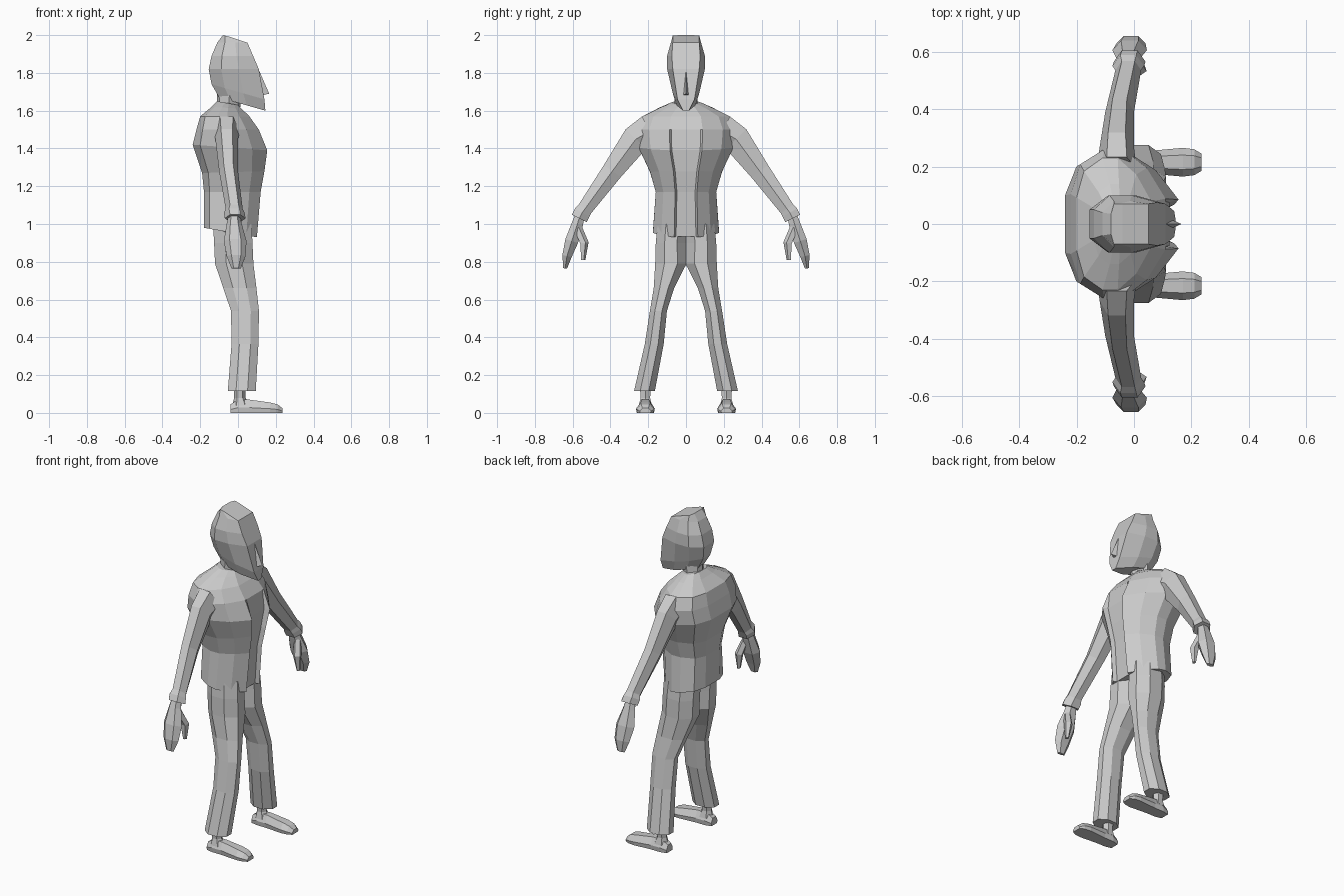
import bpy, bmesh
from math import cos, sin, tau
from mathutils import Vector

cube = bpy.data.objects.get("Cube")
if cube:
    bpy.data.objects.remove(cube, do_unlink=True)

shade = (.6, .6, .6, 1)
grey = bpy.data.materials.new("light grey")
grey.use_nodes = True
grey.diffuse_color = shade
grey.node_tree.nodes["Principled BSDF"].inputs["Base Color"].default_value = shade


def finish(name, bm, mirror=False):
    """Turn the bmesh into an object, optionally mirrored across the body."""
    bmesh.ops.recalc_face_normals(bm, faces=bm.faces)
    mesh = bpy.data.meshes.new(name)
    bm.to_mesh(mesh)
    bm.free()
    mesh.materials.append(grey)
    obj = bpy.data.objects.new(name, mesh)
    bpy.context.collection.objects.link(obj)
    if mirror:
        modifier = obj.modifiers.new("mirror", "MIRROR")
        modifier.use_axis = (False, True, False)
        modifier.use_mirror_merge = False


def loft(name, rings, mirror=False):
    """Skin a list of equal-length rings and cap both ends."""
    bm = bmesh.new()
    rows = [[bm.verts.new(point) for point in ring] for ring in rings]
    for lower, upper in zip(rows, rows[1:]):
        for i in range(len(lower)):
            bm.faces.new((lower[i - 1], lower[i], upper[i], upper[i - 1]))
    bm.faces.new(rows[0])
    bm.faces.new(rows[-1])
    finish(name, bm, mirror)


def limb(name, sections, sides=6, level=False):
    """Mirrored tube; each section is x, y, z, half depth, half width."""
    centres = [Vector(section[:3]) for section in sections]
    rings = []
    for i, (x, y, z, depth, width) in enumerate(sections):
        # Sections are level or square to the path
        before = centres[max(i - 1, 0)]
        after = centres[min(i + 1, len(centres) - 1)]
        along = after - before
        across = Vector((0, -along.z, along.y)).normalized()
        if level:
            across = Vector((0, 1, 0))
        ring = []
        for k in range(sides):
            angle = tau * (k + .5) / sides
            reach = width * cos(angle) / cos(tau / sides / 2)
            ring.append(centres[i] + across * reach + Vector((depth * sin(angle), 0, 0)))
        rings.append(ring)
    loft(name, rings, mirror=True)


def body_ring(z_front, z_back, x_back, x_front, half):
    """Symmetric ring from (depth fraction, y) points, front centre to back centre."""
    def place(u, y):
        return (x_back + u * (x_front - x_back), y, z_back + u * (z_front - z_back))

    other_side = [place(u, -y) for u, y in reversed(half[1:-1])]
    return [place(u, y) for u, y in half] + other_side


def jacket_ring(z_front, z_back, x_back, x_front, width):
    """Below the collar the front centre is set back between the lapels."""
    centre = .92 if z_front < 1.5 else 1
    lapel = .3 * width
    half = [(centre, 0), (centre, lapel), (1, lapel + .01), (.8, .75 * width),
            (.55, width), (.35, width), (.1, .8 * width), (0, .4 * width), (0, 0)]
    return body_ring(z_front, z_back, x_back, x_front, half)


def neck_ring(z_front, z_back, x_back, x_front, width):
    half = [(1, 0), (.9, width / 2), (.5, width), (.1, width / 2), (0, 0)]
    return body_ring(z_front, z_back, x_back, x_front, half)


def head_ring(z_front, z_back, x_back, x_front, width, face):
    half = [(1, 0), (1, face), (.6, width), (.25, width), (0, width / 2), (0, 0)]
    return body_ring(z_front, z_back, x_back, x_front, half)


def foot_ring(x, width, height):
    """Flat sole, bulging sides and a narrower top."""
    outline = [(-.9, 0), (.9, 0), (1, .4), (.5, 1), (-.5, 1), (-1, .4)]
    return [(x, .215 + side * width, up * height) for side, up in outline]


# Jacket from hem to collar
loft("jacket", [jacket_ring(*ring) for ring in [
    (.93, .98, -.18, .1, .175),
    (1.17, 1.17, -.18, .12, .16),
    (1.28, 1.27, -.19, .14, .19),
    (1.39, 1.42, -.24, .155, .25),
    (1.5, 1.5, -.22, .11, .26),
    (1.57, 1.57, -.2, .06, .23),
    (1.61, 1.62, -.14, .02, .14),
    (1.63, 1.65, -.11, 0, .08)]])

# Neck
loft("neck", [neck_ring(*ring) for ring in [
    (1.6, 1.6, -.11, .01, .06),
    (1.7, 1.7, -.11, .02, .06)]])

# Head with a flat face that tapers to the chin
loft("head", [head_ring(*ring) for ring in [
    (1.6, 1.67, -.1, .145, .05, .015),
    (1.66, 1.74, -.14, .14, .07, .045),
    (1.82, 1.82, -.155, .11, .1, .07),
    (1.89, 1.89, -.14, .08, .1, .075),
    (1.96, 1.96, -.11, .05, .08, .07),
    (1.99, 2, -.08, -.04, .07, .07)]])

# Nose
bm = bmesh.new()
for corner in [(.1, 0, 1.84), (.12, .02, 1.68), (.12, -.02, 1.68), (.165, 0, 1.69)]:
    bm.verts.new(corner)
bmesh.ops.convex_hull(bm, input=bm.verts)
finish("nose", bm)

# Sleeves, ending in a small flared cuff
limb("sleeves", [
    (-.06, .19, 1.49, .07, .09),
    (-.06, .265, 1.45, .06, .075),
    (-.05, .39, 1.28, .05, .055),
    (-.02, .535, 1.08, .045, .04),
    (-.02, .55, 1.06, .055, .044),
    (-.015, .565, 1.03, .055, .044)])

# Hands and thumbs
limb("hands", [
    (-.02, .56, 1.05, .03, .025),
    (-.02, .575, 1, .04, .03),
    (-.015, .605, .91, .06, .035),
    (-.01, .63, .83, .05, .025),
    (-.01, .64, .765, .025, .01)])
limb("thumbs", [
    (0, .575, .98, .02, .02),
    (.02, .54, .9, .025, .02),
    (.025, .545, .81, .01, .01)], sides=5)

# Trousers
limb("trouser_legs", [
    (-.03, .075, 1, .11, .075),
    (-.025, .08, .9, .11, .08),
    (-.02, .08, .79, .11, .083),
    (.01, .117, .66, .095, .054),
    (.037, .146, .54, .08, .045),
    (.037, .168, .365, .077, .05),
    (.02, .22, .115, .08, .055)], sides=8, level=True)

# Ankles
limb("ankles", [
    (.01, .215, .15, .03, .03),
    (.01, .215, .08, .03, .025),
    (.015, .215, .04, .045, .035)], level=True)

# Feet from heel to toe
loft("feet", [foot_ring(*ring) for ring in [
    (-.04, .03, .045),
    (0, .04, .07),
    (.06, .04, .07),
    (.17, .05, .055),
    (.21, .045, .045),
    (.235, .03, .025)]], mirror=True)
